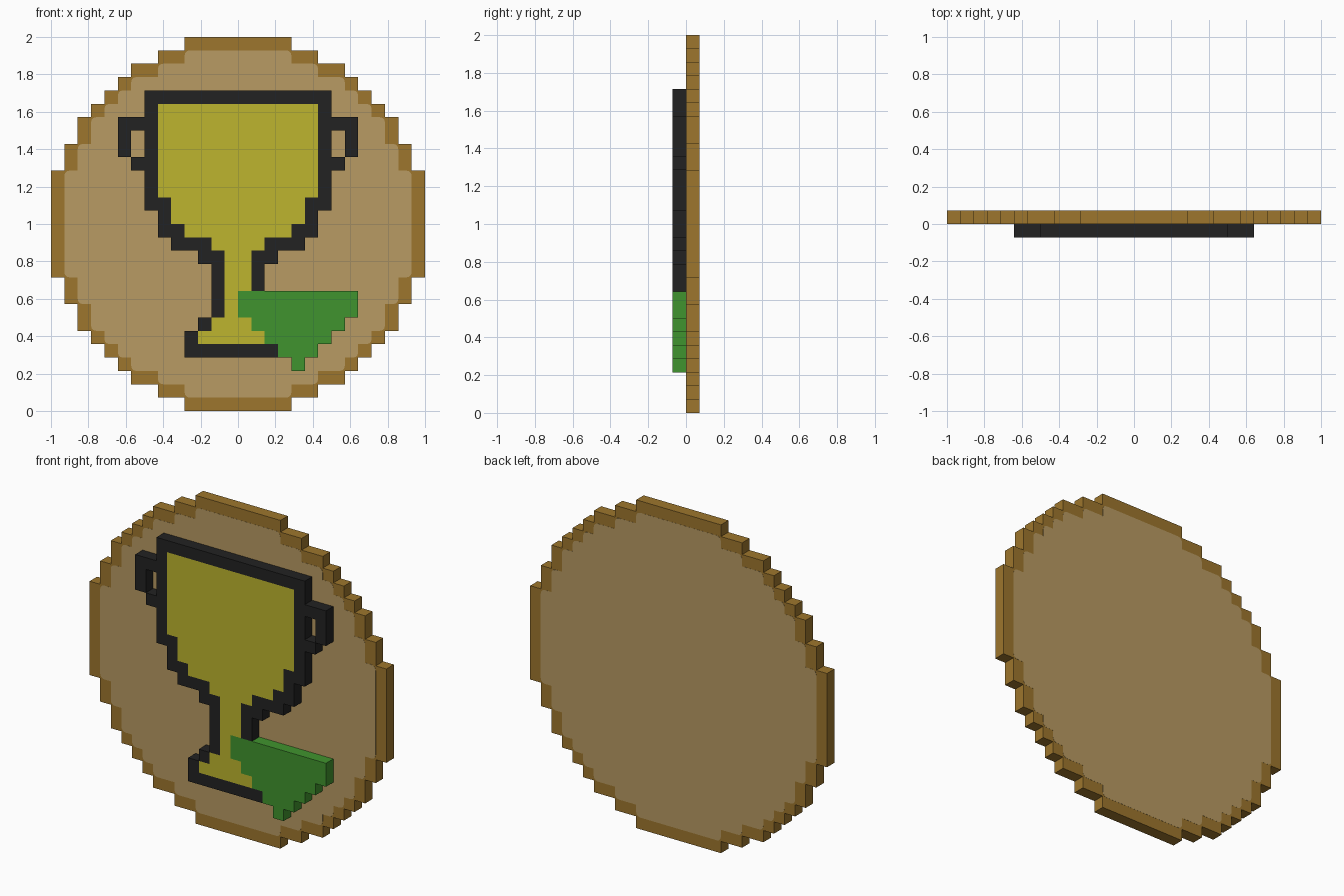
import bpy, bmesh, math

cube = bpy.data.objects.get("Cube")
if cube:
    bpy.data.objects.remove(cube, do_unlink=True)

U = 2 / 28  # size of one pixel block


def material(name, rgb):
    lin = [((c / 255 + 0.055) / 1.055) ** 2.4 for c in rgb] + [1.0]
    m = bpy.data.materials.new(name)
    m.use_nodes = True
    m.diffuse_color = lin
    bsdf = m.node_tree.nodes["Principled BSDF"]
    bsdf.inputs["Base Color"].default_value = lin
    bsdf.inputs["Roughness"].default_value = 0.9
    return m


BRONZE = material("bronze_rim", (157, 118, 45))
TAN = material("tan_face", (185, 155, 99))
BLACK = material("black_outline", (34, 34, 34))
GOLD = material("gold_yellow", (189, 181, 46))
GREEN = material("leaf_green", (64, 148, 46))


def pixel_slab(name, cells, y0, y1, mat, merge=True, rounding=0.0):
    """Slab made of square cells (column, row), with walls only on the outside."""
    bm = bmesh.new()

    def quad(pts):
        bm.faces.new([bm.verts.new((x * U, y, z * U)) for x, y, z in pts])

    for c, r in cells:
        corners = [(c, r), (c + 1, r), (c + 1, r + 1), (c, r + 1)]
        quad([(x, y0, z) for x, z in corners])
        quad([(x, y1, z) for x, z in reversed(corners)])
        for i, (dc, dr) in enumerate([(0, -1), (1, 0), (0, 1), (-1, 0)]):
            if (c + dc, r + dr) not in cells:
                (ax, az), (bx, bz) = corners[i], corners[(i + 1) % 4]
                quad([(ax, y0, az), (ax, y1, az), (bx, y1, bz), (bx, y0, bz)])
    bmesh.ops.remove_doubles(bm, verts=bm.verts, dist=1e-5)
    if merge:
        bmesh.ops.dissolve_limit(bm, angle_limit=math.radians(1),
                                 verts=bm.verts, edges=bm.edges)
    if rounding:
        # soften the outward corners of the outline
        bm.normal_update()
        corner_edges = [e for e in bm.edges if e.is_convex
                        and abs(e.verts[0].co.y - e.verts[1].co.y) > 1e-3]
        bmesh.ops.bevel(bm, geom=corner_edges, offset=rounding, segments=3,
                        profile=0.5, affect='EDGES', clamp_overlap=True)
    mesh = bpy.data.meshes.new(name)
    bm.to_mesh(mesh)
    bm.free()
    mesh.materials.append(mat)
    obj = bpy.data.objects.new(name, mesh)
    bpy.context.collection.objects.link(obj)
    return obj


# Round coin: half widths of the rows from the middle up, mirrored downwards
half_widths = [14] * 4 + [13] * 2 + [12] * 2 + [11, 10, 9, 8, 6, 4]
disc = set()
for i, w in enumerate(half_widths):
    for c in range(-w, w):
        disc |= {(c, 14 + i), (c, 13 - i)}
inner = {(c, r) for c, r in disc
         if {(c + 1, r), (c - 1, r), (c, r + 1), (c, r - 1)} <= disc}
pixel_slab("coin_disc", disc, 0, U, BRONZE)
# Thin inlay showing on both sides of the coin
pixel_slab("coin_face", inner, -0.0008, U + 0.0008, TAN, rounding=0.028)

# Trophy relief: B outline, Y cup, G leaf; rows run from the top down
bowl = "..B" + "Y" * 12 + "B.."
art = [
    "..BBBBBBBBBBBBBB..",
    bowl,
    "BBB" + "Y" * 12 + "BBB",
    "B.B" + "Y" * 12 + "B.B",
    "B.B" + "Y" * 12 + "B.B",
    ".BB" + "Y" * 12 + "BB.",
    bowl,
    bowl,
    "..BBYYYYYYYYYYBB..",
    "...BYYYYYYYYYYB...",
    "...BBYYYYYYYYBB...",
    "....BBBYYYYBBB....",
    "......BBYYBB......",
    ".......BYYB.......",
    ".......BYYB.......",
    ".......BYGGGGGGGGG",
    ".......BYGGGGGGGGG",
    "......BYYYGGGGGGG.",
    ".....BYYYYYGGGGG..",
    ".....BBBBBBBGGG...",
    ".............G....",
]
for key, name, mat, merge in [("B", "trophy_outline", BLACK, False),
                              ("Y", "trophy_cup", GOLD, True),
                              ("G", "green_leaf", GREEN, True)]:
    cells = {(c - 9, 23 - i) for i, row in enumerate(art)
             for c, ch in enumerate(row) if ch == key}
    pixel_slab(name, cells, -U, 0, mat, merge)
